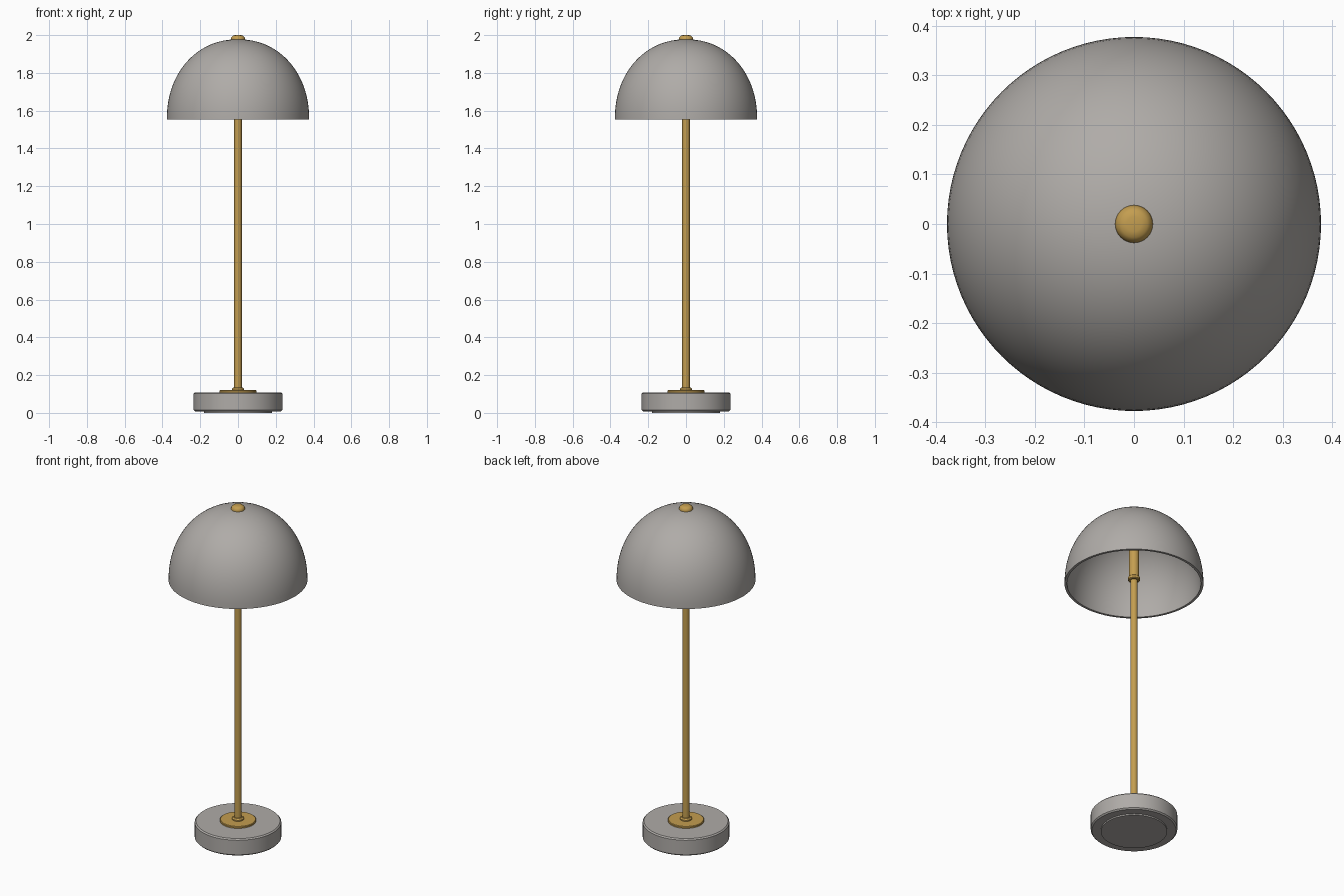
import bpy, bmesh, math

cube = bpy.data.objects.get("Cube")
if cube:
    bpy.data.objects.remove(cube, do_unlink=True)


def material(name, colour):
    m = bpy.data.materials.new(name)
    m.diffuse_color = colour
    m.use_nodes = True
    for n in m.node_tree.nodes:
        if n.type == 'BSDF_PRINCIPLED':
            n.inputs["Base Color"].default_value = colour
    return m


grey = material("warm grey", (0.43, 0.41, 0.39, 1))
brass = material("brass", (0.55, 0.34, 0.08, 1))


def lathe(name, profile, mat, sides=64, closed=False):
    """Spin a (radius, height) profile about the z axis."""
    bm = bmesh.new()
    verts = [bm.verts.new((r, 0, z)) for r, z in profile]
    pairs = list(zip(verts, verts[1:] + verts[:1])) if closed else list(zip(verts, verts[1:]))
    edges = [bm.edges.new(p) for p in pairs]
    bmesh.ops.spin(bm, geom=verts + edges, cent=(0, 0, 0), axis=(0, 0, 1),
                   angle=math.tau, steps=sides, use_duplicate=False)
    bmesh.ops.remove_doubles(bm, verts=bm.verts, dist=0.0001)
    bmesh.ops.recalc_face_normals(bm, faces=bm.faces)
    mesh = bpy.data.meshes.new(name)
    bm.to_mesh(mesh)
    bm.free()
    mesh.materials.append(mat)
    ob = bpy.data.objects.new(name, mesh)
    bpy.context.collection.objects.link(ob)
    bpy.ops.object.select_all(action='DESELECT')
    ob.select_set(True)
    bpy.context.view_layer.objects.active = ob
    bpy.ops.object.shade_smooth_by_angle(angle=math.radians(35))
    return ob


def dome(radius, height, bottom, steps=24):
    """Slightly full quarter ellipse, from the rim up to the crown."""
    points = []
    for i in range(steps + 1):
        a = math.pi / 2 * i / steps
        points.append((radius * max(math.cos(a), 0) ** 0.95,
                       bottom + height * math.sin(a) ** 0.95))
    return points


# Weighted base with a recessed foot pad
lathe("base", [(0, 0.008), (0.228, 0.008), (0.235, 0.015), (0.235, 0.102),
               (0.228, 0.109), (0, 0.109)], grey)
lathe("foot_pad", [(0, 0), (0.18, 0), (0.18, 0.01), (0, 0.01)], grey)

# Brass plate and collar where the stem meets the base
lathe("base_plate", [(0, 0.107), (0.098, 0.107), (0.098, 0.117), (0.095, 0.12), (0, 0.12)], brass)
lathe("stem_collar", [(0, 0.118), (0.032, 0.118), (0.032, 0.127), (0.025, 0.134), (0, 0.134)],
      brass, 32)

# Stem
lathe("stem", [(0, 0.11), (0.02, 0.11), (0.02, 1.97), (0, 1.97)], brass, 32)

# Lamp holder with a ring at its lower end, inside the shade
lathe("lamp_holder", [(0, 1.58), (0.028, 1.58), (0.028, 1.97), (0, 1.97)], brass, 32)
lathe("holder_ring", [(0, 1.572), (0.029, 1.572), (0.033, 1.576), (0.033, 1.59),
                      (0.029, 1.594), (0, 1.594)], brass, 32)

# Hollow domed shade
outer = dome(0.377, 0.425, 1.553)
inner = dome(0.363, 0.411, 1.553)
lathe("shade", outer + inner[::-1], grey, 96, closed=True)

# Rounded finial on the crown
lathe("finial", [(0, 1.968), (0.036, 1.968), (0.038, 1.978), (0.035, 1.989),
                 (0.027, 1.997), (0.015, 2.0), (0, 2.0)], brass, 32)
